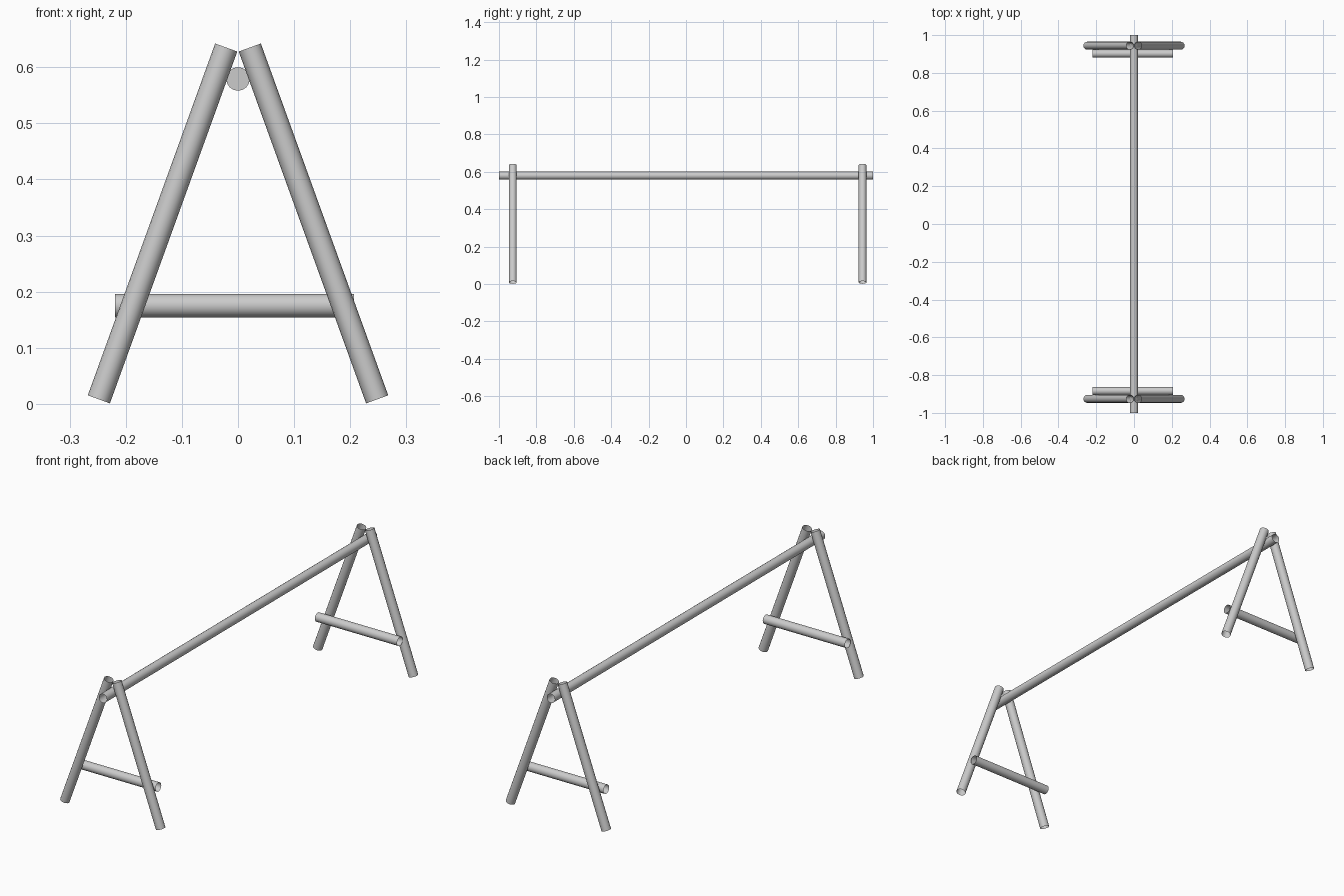
import bpy, bmesh
from mathutils import Vector

if "Cube" in bpy.data.objects:
    bpy.data.objects.remove(bpy.data.objects["Cube"])

R = 0.021
SIDES = 16


def tube(name, a, b, inner_wall=False):
    """Open-ended smooth pole running from a to b."""
    a, b = Vector(a), Vector(b)
    d = b - a
    bm = bmesh.new()
    bmesh.ops.create_cone(bm, cap_ends=False, segments=SIDES,
                          radius1=R, radius2=R, depth=d.length)
    if inner_wall:  # partition halfway along the pole
        bmesh.ops.create_circle(bm, cap_ends=True, segments=SIDES, radius=R)
    for f in bm.faces:
        f.smooth = len(f.verts) == 4
    mesh = bpy.data.meshes.new(name)
    bm.to_mesh(mesh)
    bm.free()
    ob = bpy.data.objects.new(name, mesh)
    ob.location = (a + b) / 2
    ob.rotation_mode = 'QUATERNION'
    ob.rotation_quaternion = d.to_track_quat('Z', 'Y')
    bpy.context.collection.objects.link(ob)
    return ob


# Long top rail
tube("top_rail", (0, -1, 0.579), (0, 1, 0.579), inner_wall=True)

# A-shaped end frames, each with a brace on its inner side
for end, y, brace_y in (("front", -0.926, -0.884), ("back", 0.944, 0.902)):
    for side, s in (("left", -1), ("right", 1)):
        tube(f"{end}_{side}_leg", (s * 0.248, y, 0.008), (s * 0.021, y, 0.635))
    tube(f"{end}_brace", (-0.219, brace_y, 0.175), (0.207, brace_y, 0.175))
